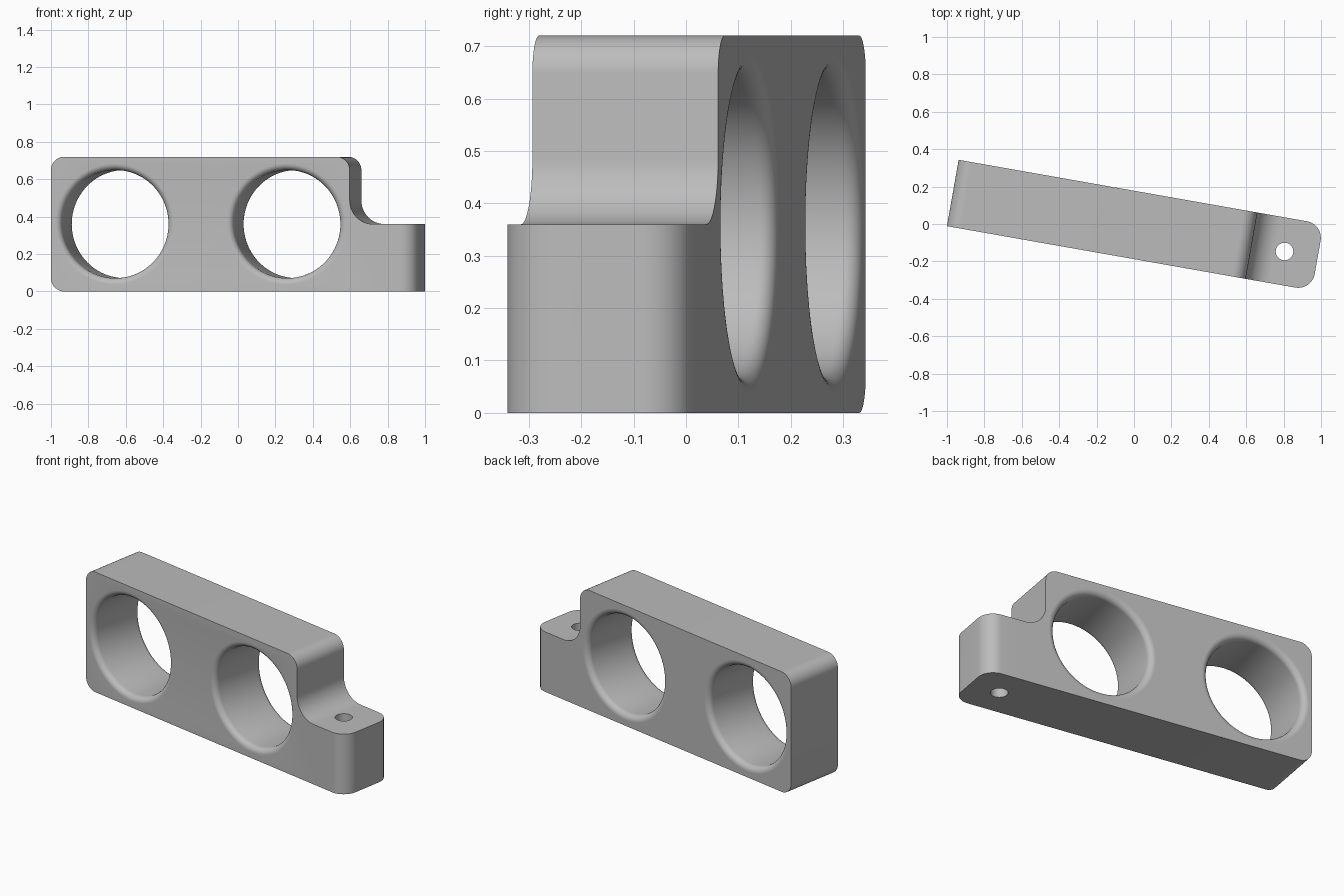
import bpy, bmesh, math
from math import sin, cos, pi
from mathutils import Matrix

cube = bpy.data.objects.get("Cube")
if cube:
    bpy.data.objects.remove(cube, do_unlink=True)

# Overall sizes in the bracket's own straight frame
LEFT, RIGHT, STEP = -0.983, 0.998, 0.639
FRONT, BACK = -0.185, 0.175
HEIGHT, LUG = 0.72, 0.36
MID = (FRONT + BACK) / 2
TURN = Matrix.Rotation(math.radians(-10), 4, 'Z')

metal = bpy.data.materials.new("plain grey")
metal.use_nodes = True
grey = (0.5, 0.5, 0.5, 1)
metal.diffuse_color = grey
metal.node_tree.nodes["Principled BSDF"].inputs["Base Color"].default_value = grey


def arc(cx, cy, r, start, end, steps=14):
    """Points along an arc, angles in degrees."""
    angles = [math.radians(start + (end - start) * i / steps) for i in range(steps + 1)]
    return [(cx + r * cos(a), cy + r * sin(a)) for a in angles]


def finish(name, bm):
    bmesh.ops.recalc_face_normals(bm, faces=bm.faces)
    mesh = bpy.data.meshes.new(name)
    bm.to_mesh(mesh)
    bm.free()
    mesh.materials.append(metal)
    obj = bpy.data.objects.new(name, mesh)
    bpy.context.collection.objects.link(obj)
    return obj


def prism(name, points, place, shift):
    """Extrude a closed outline; place maps each 2D point to 3D."""
    bm = bmesh.new()
    face = bm.faces.new([bm.verts.new(place(*p)) for p in points])
    new = bmesh.ops.extrude_face_region(bm, geom=[face])["geom"]
    bmesh.ops.translate(bm, vec=shift, verts=[v for v in new if isinstance(v, bmesh.types.BMVert)])
    return finish(name, bm)


def flared_cutter(name, x, z, r, flare, segments=96):
    """Lathe a bore whose two mouths open out with a rounded lip."""
    half = (BACK - FRONT) / 2
    lip = [(half - flare + flare * sin(a), r + flare - flare * cos(a))
           for a in [pi / 2 * i / 8 for i in range(9)]]
    lip.append((half + 0.05, r + flare))
    profile = [(-d, rad) for d, rad in reversed(lip)] + lip
    bm = bmesh.new()
    rings = [[bm.verts.new((x + rad * cos(2 * pi * i / segments), MID + d,
                            z + rad * sin(2 * pi * i / segments)))
              for i in range(segments)] for d, rad in profile]
    for a, b in zip(rings, rings[1:]):
        for i in range(segments):
            j = (i + 1) % segments
            bm.faces.new((a[i], a[j], b[j], b[i]))
    bm.faces.new(rings[0])
    bm.faces.new(rings[-1])
    return finish(name, bm)


def combine(obj, cutter, operation):
    mod = obj.modifiers.new(cutter.name, 'BOOLEAN')
    mod.operation, mod.solver, mod.object = operation, 'EXACT', cutter
    bpy.context.view_layer.objects.active = obj
    bpy.ops.object.modifier_apply(modifier=mod.name)
    bpy.data.objects.remove(cutter, do_unlink=True)


# Side profile: rounded block, stepping down through a hollow curve to the lug
edge, hollow = 0.072, 0.126
profile = (arc(LEFT + edge, edge, edge, 270, 180)
           + arc(LEFT + edge, HEIGHT - edge, edge, 180, 90)
           + arc(STEP - edge, HEIGHT - edge, edge, 90, 0)
           + arc(STEP + hollow, LUG + hollow, hollow, 180, 270)
           + [(RIGHT, LUG), (RIGHT, 0)])
body = prism("bracket_body", profile, lambda x, z: (x, FRONT, z), (0, BACK - FRONT, 0))

# Rounded upright corners at the lug end
corner = 0.09
far = 0.2
plan = ([(LEFT - far, BACK + far), (LEFT - far, FRONT - far), (STEP, FRONT - far), (STEP + 0.15, FRONT)]
        + arc(RIGHT - corner, FRONT + corner, corner, -90, 0)
        + arc(RIGHT - corner, BACK - corner, corner, 0, 90)
        + [(STEP + 0.15, BACK), (STEP, BACK + far)])
combine(body, prism("lug_outline", plan, lambda x, y: (x, y, -far), (0, 0, HEIGHT + 2 * far)), 'INTERSECT')

# Two large bores and the small bolt hole
for x in (-0.639, 0.294):
    combine(body, flared_cutter("bore", x, LUG, 0.289, 0.034), 'DIFFERENCE')
bolt = arc(0.818, MID, 0.047, 0, 360, 40)[:-1]
combine(body, prism("bolt_hole", bolt, lambda x, y: (x, y, -far), (0, 0, HEIGHT + 2 * far)), 'DIFFERENCE')

# Turn the finished bracket and smooth its curved faces
body.data.transform(TURN)
bpy.ops.object.select_all(action='DESELECT')
body.select_set(True)
bpy.context.view_layer.objects.active = body
bpy.ops.object.shade_smooth_by_angle(angle=math.radians(25))
